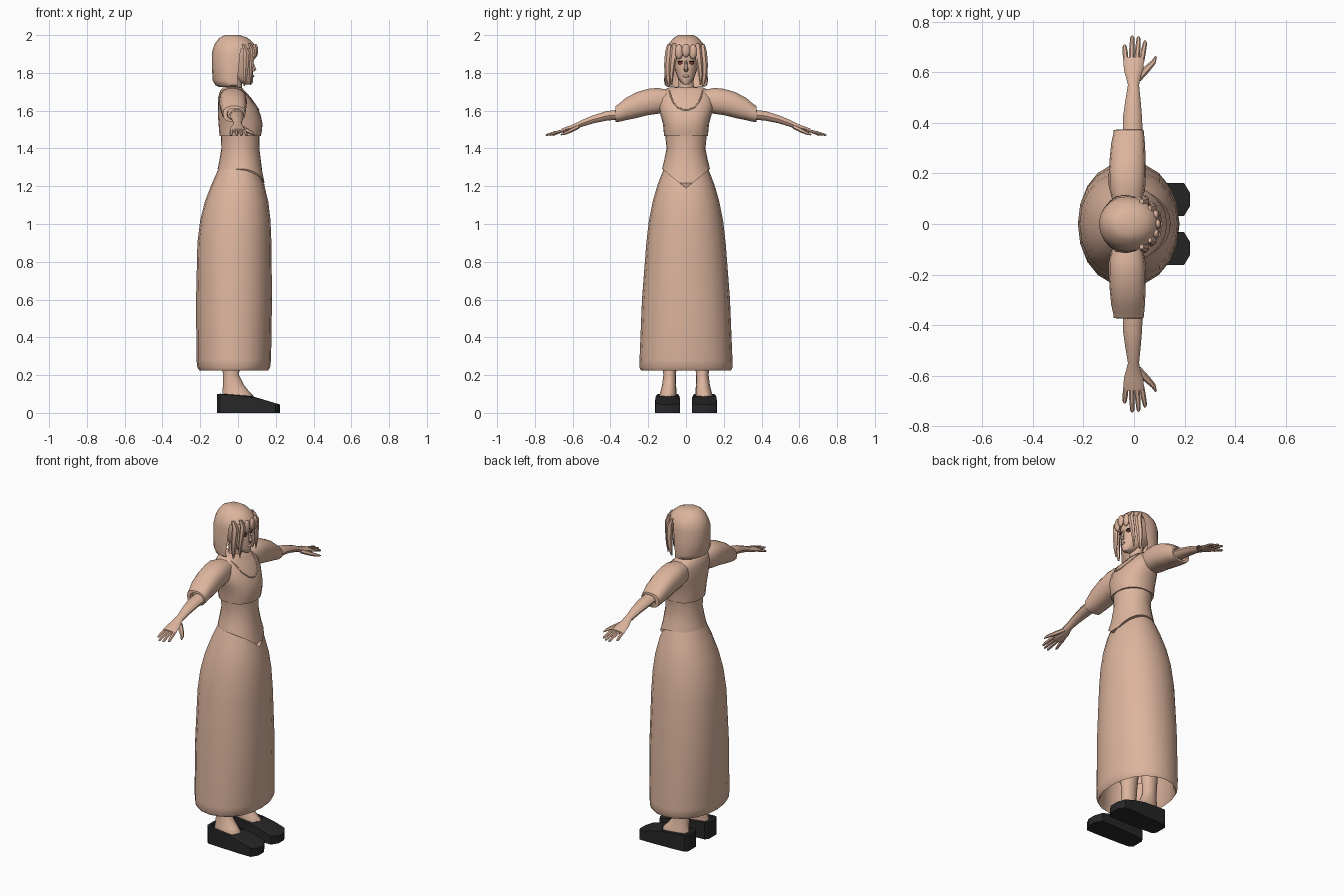
import bpy, bmesh, math
from mathutils import Vector
from mathutils.bvhtree import BVHTree


def material(name, rgb):
    m = bpy.data.materials.new(name)
    m.diffuse_color = (*rgb, 1)
    return m


TAN = material("tan", (0.72, 0.46, 0.34))
BLACK = material("black", (0.02, 0.02, 0.02))
RED = material("dark_red", (0.25, 0.05, 0.05))


def finish(name, bm, mat, mirror):
    bmesh.ops.recalc_face_normals(bm, faces=bm.faces)
    me = bpy.data.meshes.new(name)
    bm.to_mesh(me)
    bm.free()
    me.materials.append(mat)
    ob = bpy.data.objects.new(name, me)
    bpy.context.collection.objects.link(ob)
    if mirror:
        md = ob.modifiers.new("mirror", 'MIRROR')
        md.use_axis = (False, True, False)
        md.use_mirror_merge = False
    return ob


def bridge(name, rings, mat=TAN, mirror=False, caps=(True, True), keep=None):
    """Skin a list of point rings; keep(ring, segment) may leave gaps."""
    bm = bmesh.new()
    vs = [[bm.verts.new(p) for p in r] for r in rings]
    n = len(vs[0])
    for i in range(len(vs) - 1):
        for j in range(n):
            if keep is None or keep(i, j):
                k = (j + 1) % n
                bm.faces.new((vs[i][j], vs[i][k], vs[i + 1][k], vs[i + 1][j]))
    if caps[0]:
        bm.faces.new(vs[0])
    if caps[1]:
        bm.faces.new(vs[-1])
    return finish(name, bm, mat, mirror)


def loft(name, sections, n=16, axis='z', power=2.0, tweak=None, **kw):
    """Section = (station, a0, a1, b0, b1); a is x, b is y (or z along the y axis)."""
    rings = []
    for i, (t, a0, a1, b0, b1) in enumerate(sections):
        ring = []
        for j in range(n):
            w = 2 * math.pi * j / n
            c, s = math.cos(w), math.sin(w)
            a = (a0 + a1) / 2 + (a1 - a0) / 2 * math.copysign(abs(c) ** (2 / power), c)
            b = (b0 + b1) / 2 + (b1 - b0) / 2 * math.copysign(abs(s) ** (2 / power), s)
            p = Vector((a, b, t) if axis == 'z' else (a, t, b))
            if tweak:
                tweak(p, c, s, i)
            ring.append(p)
        rings.append(ring)
    return bridge(name, rings, **kw)


def sym(rows):
    return [(z, x0, x1, -y, y) for z, x0, x1, y in rows]


def tube(name, pts, n=6, flat=1.0, **kw):
    """Tapered limb through (point, radius) pairs; flat squashes it."""
    d = (Vector(pts[-1][0]) - Vector(pts[0][0])).normalized()
    u = d.cross(Vector((0, 0, 1)) if abs(d.z) < 0.8 else Vector((1, 0, 0))).normalized()
    v = d.cross(u)
    rings = [[Vector(p) + r * (math.cos(2 * math.pi * j / n) * u
              + flat * math.sin(2 * math.pi * j / n) * v) for j in range(n)] for p, r in pts]
    return bridge(name, rings, **kw)


def blob(name, loc, size, mat=TAN, mirror=False, seg=10):
    bm = bmesh.new()
    bmesh.ops.create_uvsphere(bm, u_segments=seg, v_segments=6, radius=1)
    for v in bm.verts:
        v.co = Vector(loc) + Vector(a * b for a, b in zip(v.co, size))
    return finish(name, bm, mat, mirror)


# Long skirt with a hem that folds inward
loft("skirt", sym([(0.42, -.195, .145, .215), (0.25, -.195, .148, .225), (0.225, -.205, .16, .238),
     (0.24, -.215, .17, .247), (0.28, -.22, .175, .246), (0.6, -.222, .18, .233),
     (0.9, -.215, .177, .21), (1.02, -.2, .172, .196), (1.12, -.175, .16, .176),
     (1.21, -.14, .138, .15), (1.3, -.1, .105, .115)]), n=20, power=2.15, caps=(False, True))


# Corset with a pointed front
def point_front(p, c, s, i):
    if c > 0:
        p.z -= (0.102, 0.05, 0.0, 0, 0)[i] * (1 - abs(s))


loft("corset", sym([(1.292, -.108, .145, .127), (1.33, -.1, .128, .117), (1.4, -.088, .113, .103),
     (1.45, -.09, .114, .108), (1.49, -.092, .115, .11)]), n=24, tweak=point_front)

# Blouse
blouse = loft("blouse", sym([(1.465, -.097, .121, .115), (1.49, -.1, .126, .118), (1.53, -.103, .13, .122),
     (1.57, -.106, .122, .133), (1.62, -.107, .103, .147), (1.67, -.105, .068, .148),
     (1.705, -.095, .035, .128), (1.722, -.08, .02, .09), (1.725, -.05, .01, .045)]), n=20, power=2.3)

# Neckline trim laid on the blouse front
tree = BVHTree.FromPolygons([v.co for v in blouse.data.vertices],
                            [p.vertices for p in blouse.data.polygons])
half = [(.088, 1.708), (.08, 1.675), (.068, 1.645), (.045, 1.618), (.018, 1.606)]
path = half + [(0, 1.604)] + [(-y, z) for y, z in reversed(half)]
cu = bpy.data.curves.new("neckline", 'CURVE')
cu.dimensions = '3D'
cu.bevel_depth = .004
cu.bevel_resolution = 1
sp = cu.splines.new('POLY')
sp.points.add(len(path) - 1)
for pt, (y, z) in zip(sp.points, path):
    hit = tree.ray_cast(Vector((1, y, z)), Vector((-1, 0, 0)))[0]
    pt.co = (*(hit or Vector((.02, y, z))), 1)
cu.materials.append(TAN)
bpy.context.collection.objects.link(bpy.data.objects.new("neckline", cu))

# Puffed sleeves
loft("sleeve", [(.09, -.085, .035, 1.59, 1.71), (.15, -.1, .045, 1.582, 1.722),
     (.2, -.1, .047, 1.575, 1.717), (.26, -.096, .046, 1.56, 1.7), (.32, -.09, .043, 1.548, 1.668),
     (.355, -.082, .04, 1.54, 1.637), (.372, -.08, .038, 1.54, 1.625), (.374, -.058, .03, 1.55, 1.613),
     (.35, -.055, .03, 1.555, 1.615)], n=14, axis='y', power=2.5, mirror=True)

# Forearm and palm
loft("forearm", [(.32, -.045, .035, 1.555, 1.61), (.42, -.044, .032, 1.546, 1.599),
     (.49, -.034, .026, 1.532, 1.577), (.55, -.024, .02, 1.514, 1.552), (.58, -.032, .026, 1.503, 1.536),
     (.61, -.04, .036, 1.494, 1.523), (.65, -.042, .04, 1.484, 1.509), (.66, -.038, .037, 1.484, 1.504)],
     n=10, axis='y', mirror=True)

# Fingers and thumb
for i, (x0, x1, y1) in enumerate([(-.032, -.037, .71), (-.01, -.007, .745), (.011, .018, .742), (.03, .044, .725)]):
    tube(f"finger_{i + 1}", [((x0, .64, 1.496), .01), (((x0 + x1) / 2, (.64 + y1) / 2, 1.485), .0105),
         ((x1, y1 - .008, 1.472), .008), ((x1, y1, 1.47), .003)], flat=.75, mirror=True)
tube("thumb", [((.015, .575, 1.513), .015), ((.05, .612, 1.494), .014), ((.077, .64, 1.48), .01),
     ((.087, .662, 1.472), .004)], flat=.8, mirror=True)

# Neck and head
loft("neck", sym([(1.66, -.06, .035, .06), (1.71, -.055, .022, .045), (1.74, -.052, .02, .04),
     (1.79, -.055, .025, .042)]), n=12)
loft("head", sym([(1.739, .035, .072, .014), (1.752, .0, .08, .03), (1.775, -.04, .079, .044),
     (1.8, -.07, .08, .053), (1.835, -.09, .078, .063), (1.855, -.097, .075, .066),
     (1.88, -.1, .08, .068), (1.92, -.1, .077, .07), (1.96, -.08, .05, .05)]), n=16)
tube("nose", [((.072, 0, 1.865), .006), ((.083, 0, 1.832), .009), ((.087, 0, 1.817), .013),
     ((.08, 0, 1.806), .008)])
blob("lips", (.079, 0, 1.783), (.008, .017, .007))
blob("eye", (.066, .029, 1.852), (.007, .014, .008), RED, True)
blob("eyelash", (.068, .03, 1.861), (.008, .017, .003), BLACK, True)

# Bobbed hair, open over the face
N = 20
loft("hair", sym([(2.0, -.07, .01, .04), (1.985, -.1, .052, .065), (1.955, -.122, .085, .091),
     (1.93, -.132, .094, .103), (1.9, -.139, .09, .109), (1.83, -.138, .08, .112), (1.76, -.134, .065, .116),
     (1.735, -.12, .06, .112), (1.725, -.1, .045, .095)]), n=N, caps=(True, False),
     keep=lambda i, j: i < 3 or min(j + .5, N - j - .5) * 360 / N > 63)

# Fringe and side locks
blob("fringe_middle", (.094, 0, 1.918), (.013, .022, .036))
blob("fringe_side", (.086, .037, 1.912), (.014, .021, .04), mirror=True)
tube("front_lock", [((.062, .062, 1.955), .012), ((.077, .063, 1.92), .02), ((.072, .072, 1.85), .017),
     ((.068, .078, 1.79), .012), ((.066, .076, 1.735), .003)], flat=.7, mirror=True)
tube("side_lock", [((.03, .088, 1.95), .012), ((.045, .089, 1.91), .022), ((.042, .096, 1.84), .02),
     ((.038, .096, 1.78), .016), ((.033, .09, 1.73), .006)], flat=.8, mirror=True)

# Legs
loft("leg", [(.06, -.085, .08, .05, .143), (.09, -.085, .082, .05, .142), (.11, -.082, .062, .051, .136),
     (.15, -.08, .03, .052, .126), (.2, -.08, .006, .052, .12), (.3, -.085, .01, .05, .125),
     (.45, -.1, .015, .04, .135), (.6, -.09, .025, .035, .135)], n=12, mirror=True)

# Chunky shoes with an open top
side = [(-.11, .035), (-.095, .055), (-.03, .06), (.06, .063), (.13, .066), (.198, .065), (.222, .025)]
outline = side + [(x, -y) for x, y in reversed(side)]


def top(x):
    return .1 - .015 * (x + .11) / .19 if x < .08 else .085 - .04 * (x - .08) / .14


opening = [(-.01 + (x - .055) * .5, .097 + y * .74) for x, y in outline]
bridge("shoe", [[(x, .097 + y, 0) for x, y in outline],
                [(x, .097 + y, top(x)) for x, y in outline],
                [(x, y, top(x) + .003) for x, y in opening],
                [(x, y, .06) for x, y in opening]], mat=BLACK, mirror=True)

# Smooth shading with sharp creases kept
for ob in bpy.data.objects:
    ob.select_set(ob.type == 'MESH')
bpy.context.view_layer.objects.active = blouse
bpy.ops.object.shade_smooth_by_angle(angle=math.radians(45))
